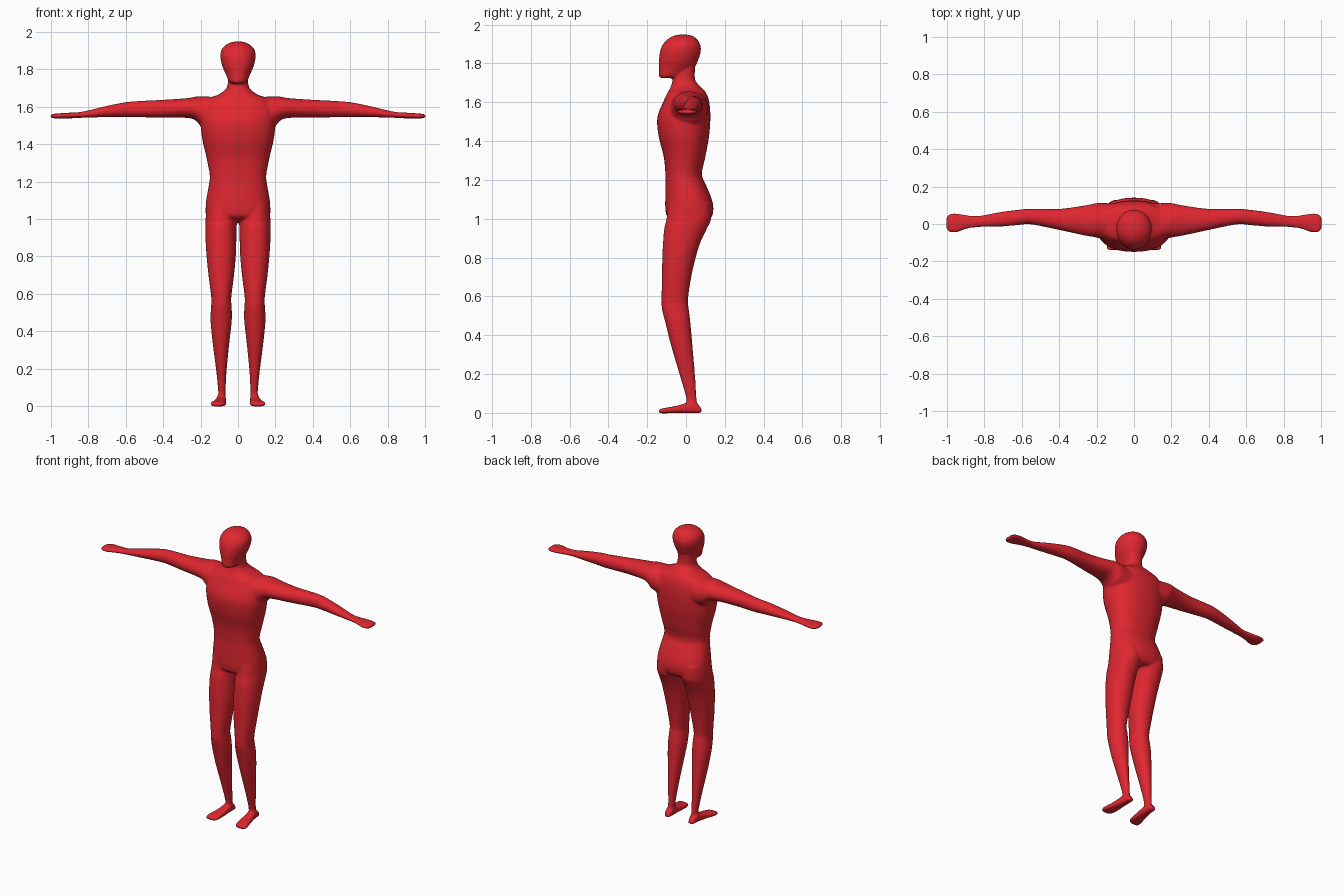
import bpy, bmesh
from math import cos, sin, pi

RING = 40


def spline(rows, steps=6):
    """Catmull-Rom interpolation through the station rows."""
    out = []
    for i in range(len(rows) - 1):
        a, b, c, d = rows[max(i - 1, 0)], rows[i], rows[i + 1], rows[min(i + 2, len(rows) - 1)]
        for s in range(steps):
            t = s / steps
            out.append([0.5 * (2 * q + (r - p) * t + (2 * p - 5 * q + 4 * r - w) * t * t
                               + (3 * q - p - 3 * r + w) * t ** 3)
                        for p, q, r, w in zip(a, b, c, d)])
    return out + [list(rows[-1])]


def loft(bm, axis, rows, power=2.0, side=1):
    """Closed superellipse loft; each row is (position, u0, u1, v0, v1)."""
    verts = []
    for t, u0, u1, v0, v1 in spline(rows):
        ring = []
        for k in range(RING):
            c, s = cos(2 * pi * k / RING), sin(2 * pi * k / RING)
            c = abs(c) ** (2 / power) * (1 if c > 0 else -1)
            s = abs(s) ** (2 / power) * (1 if s > 0 else -1)
            u = (u0 + u1) / 2 + c * (u1 - u0) / 2
            v = (v0 + v1) / 2 + s * (v1 - v0) / 2
            x, y, z = {'X': (t, u, v), 'Y': (u, t, v), 'Z': (u, v, t)}[axis]
            ring.append(bm.verts.new((side * x, y, z)))
        verts.append(ring)
    faces = [bm.faces.new(verts[0]), bm.faces.new(verts[-1])]
    for a, b in zip(verts, verts[1:]):
        for k in range(RING):
            j = (k + 1) % RING
            faces.append(bm.faces.new((a[k], a[j], b[j], b[k])))
    bmesh.ops.recalc_face_normals(bm, faces=faces)


def centred(rows):
    return [(z, -w, w, y0, y1) for z, w, y0, y1 in rows]


# head and torso stations: z, half width, front y, back y
head = centred([
    (1.725, .032, -.128, -.05), (1.735, .048, -.139, -.02), (1.78, .068, -.139, .042),
    (1.82, .085, -.139, .064), (1.87, .095, -.132, .077), (1.905, .088, -.114, .07),
    (1.93, .066, -.088, .052), (1.944, .038, -.058, .028), (1.949, .012, -.03, .0)])
torso = centred([
    (1.80, .052, -.06, .048), (1.72, .055, -.068, .046), (1.69, .07, -.075, .066),
    (1.665, .105, -.086, .09), (1.64, .165, -.1, .108), (1.60, .195, -.118, .12),
    (1.55, .2, -.14, .125), (1.50, .2, -.149, .125), (1.42, .19, -.14, .118),
    (1.32, .167, -.115, .1), (1.23, .151, -.106, .082), (1.17, .158, -.106, .105),
    (1.10, .17, -.107, .133), (1.05, .173, -.106, .141), (1.01, .168, -.095, .133),
    (.985, .13, -.04, .11)])

# leg stations: z, inner x, outer x, front y, back y
leg = [(1.08, .012, .168, -.09, .125), (1.0, .004, .173, -.1, .129), (.95, .008, .174, -.112, .108),
       (.88, .009, .173, -.118, .075), (.8, .012, .168, -.122, .05), (.7, .021, .158, -.124, .027),
       (.58, .036, .143, -.126, .01), (.53, .034, .144, -.123, .015), (.46, .033, .147, -.105, .023),
       (.35, .045, .137, -.078, .033), (.2, .06, .118, -.034, .046), (.08, .067, .106, .0, .054),
       (.03, .067, .108, .0, .06)]

# foot stations: y, inner x, outer x, sole z, top z
foot = [(.08, .072, .106, 0, .02), (.06, .066, .111, 0, .046), (.03, .064, .115, 0, .058),
        (.0, .064, .12, 0, .05), (-.05, .063, .131, -.001, .036), (-.1, .064, .145, -.002, .027),
        (-.125, .07, .147, -.002, .022), (-.138, .082, .142, -.001, .019)]

# arm and hand stations: x, front y, back y, low z, top z
arm = [(.1, -.1, .11, 1.46, 1.65), (.19, -.075, .112, 1.49, 1.656), (.225, -.068, .107, 1.525, 1.654),
       (.27, -.06, .098, 1.54, 1.646), (.4, -.032, .081, 1.542, 1.637), (.55, -.002, .082, 1.544, 1.629),
       (.62, -.006, .076, 1.545, 1.621), (.72, -.014, .063, 1.544, 1.6), (.83, -.017, .044, 1.541, 1.574),
       (.89, -.025, .047, 1.538, 1.569), (.95, -.045, .057, 1.536, 1.565), (.985, -.045, .054, 1.538, 1.562),
       (1.002, -.028, .037, 1.542, 1.558)]

bm = bmesh.new()
loft(bm, 'Z', head)
loft(bm, 'Z', torso, 2.3)
for side in (1, -1):
    loft(bm, 'Z', leg, 2.1, side)
    loft(bm, 'Y', foot, 3.2, side)
    loft(bm, 'X', arm, 2.1, side)

mesh = bpy.data.meshes.new("human_figure")
bm.to_mesh(mesh)
bm.free()
body = bpy.data.objects.new("human_figure", mesh)
bpy.context.collection.objects.link(body)

# fuse the parts into one skin and soften the joins
remesh = body.modifiers.new("fuse", 'REMESH')
remesh.mode = 'VOXEL'
remesh.voxel_size = 0.006
remesh.use_smooth_shade = True
smooth = body.modifiers.new("soften", 'SMOOTH')
smooth.factor = 0.5
smooth.iterations = 8

red = bpy.data.materials.new("red")
red.diffuse_color = (0.75, 0.02, 0.03, 1)
mesh.materials.append(red)
